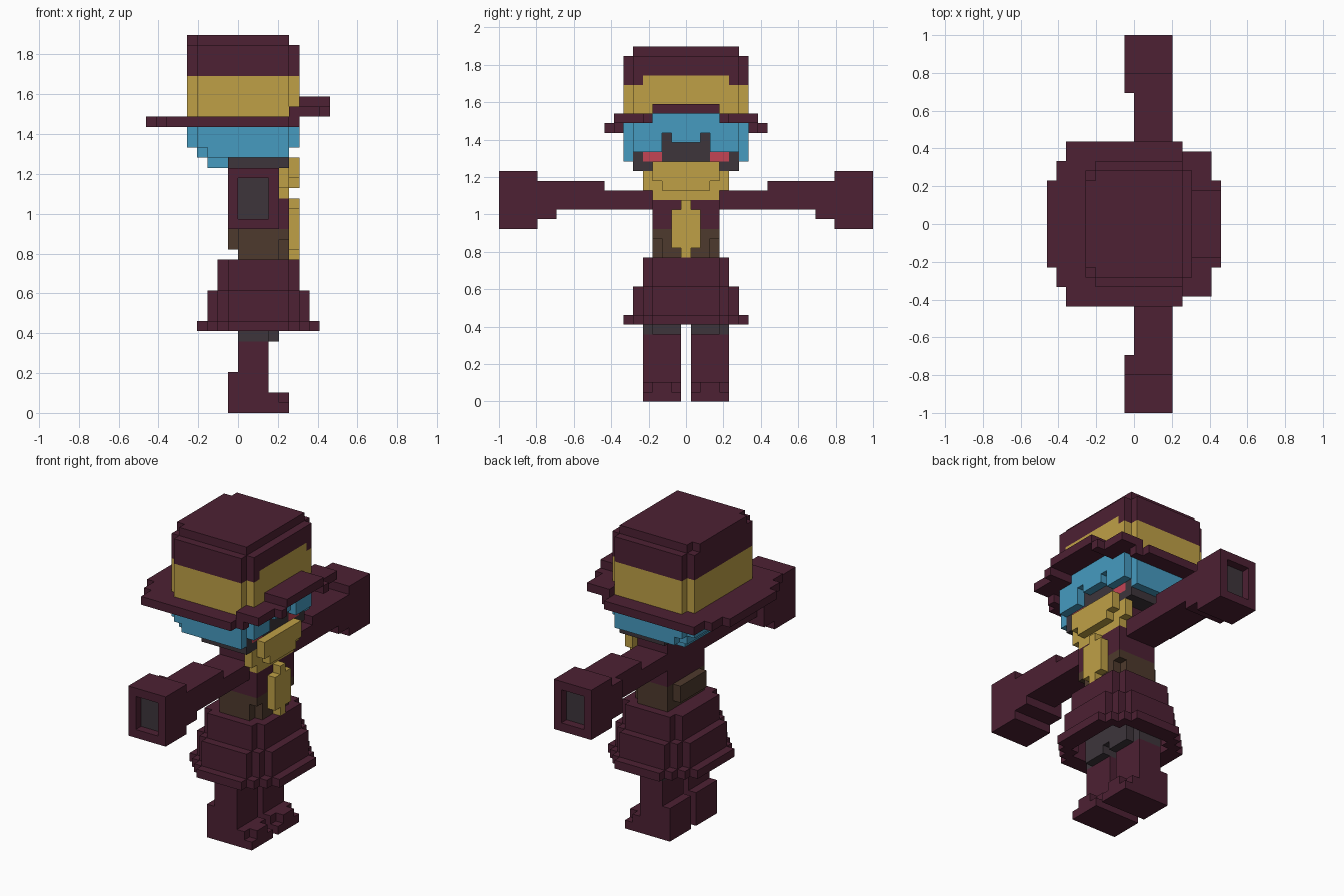
import bpy
import bmesh

cube = bpy.data.objects.get("Cube")
if cube:
    bpy.data.objects.remove(cube, do_unlink=True)

UNIT = 2 / 39          # edge length of one block
taken = set()          # blocks already used by earlier parts


def material(name, *rgb):
    mat = bpy.data.materials.new(name)
    mat.use_nodes = True
    mat.diffuse_color = (*rgb, 1)
    mat.node_tree.nodes["Principled BSDF"].inputs["Base Color"].default_value = (*rgb, 1)
    return mat


def blocks(boxes):
    """Cells of boxes (x0, x1, y0, y1, z0, z1), mirrored across y = 0."""
    cells = set()
    for x0, x1, y0, y1, z0, z1 in boxes:
        for x in range(x0, x1):
            for y in range(y0, y1):
                for z in range(z0, z1):
                    cells.update({(x, y, z), (x, -y, z)})
    return cells


def part(name, mat, boxes, cuts=()):
    """Build one blocky object from boxes, less cuts and earlier parts."""
    cells = blocks(boxes) - blocks(cuts) - taken
    taken.update(cells)
    bm = bmesh.new()
    verts = {}

    def vert(corner):
        if corner not in verts:
            x, y, z = corner
            verts[corner] = bm.verts.new((x * UNIT, (y - 0.5) * UNIT, z * UNIT))
        return verts[corner]

    for cell in cells:
        for axis in range(3):
            u, v = (axis + 1) % 3, (axis + 2) % 3
            for side in (0, 1):
                neighbour = list(cell)
                neighbour[axis] += 2 * side - 1
                if tuple(neighbour) in cells:
                    continue
                ring = []
                for du, dv in ((0, 0), (1, 0), (1, 1), (0, 1)):
                    corner = list(cell)
                    corner[axis] += side
                    corner[u] += du
                    corner[v] += dv
                    ring.append(vert(tuple(corner)))
                bm.faces.new(ring if side else ring[::-1])
    # Merge the flat areas into large clean faces
    bmesh.ops.dissolve_limit(bm, angle_limit=0.01, verts=bm.verts[:], edges=bm.edges[:])
    mesh = bpy.data.meshes.new(name)
    bm.to_mesh(mesh)
    bm.free()
    mesh.materials.append(mat)
    obj = bpy.data.objects.new(name, mesh)
    bpy.context.collection.objects.link(obj)
    return obj


def rounded(bottom, top):
    """Hat-sized slab with notched corners."""
    return [(-5, 6, 0, 6, bottom, top), (-4, 5, 0, 7, bottom, top)]


def flared(grow, bottom, top):
    """Waist-sized slab grown outward with stepped corners."""
    return [(-1 - k, 5 + k, 0, 4 + grow - k, bottom, top) for k in range(grow + 1)]


maroon = material("dark maroon", 0.074, 0.015, 0.033)
gold = material("gold", 0.521, 0.352, 0.062)
blue = material("sky blue", 0.061, 0.328, 0.527)
charcoal = material("charcoal", 0.047, 0.036, 0.044)
pink = material("rose pink", 0.546, 0.058, 0.091)
brown = material("leather brown", 0.076, 0.042, 0.026)

# Hat: brim curls upward in steps over the face
part("hat_brim", maroon,
     [(-9, -8, 0, 5, 28, 29), (-8, -7, 0, 7, 28, 29), (-7, 5, 0, 9, 28, 29),
      (5, 6, 7, 8, 28, 29), (5, 8, 4, 8, 29, 30), (8, 9, 4, 5, 29, 30),
      (6, 9, 0, 4, 30, 31)],
     cuts=rounded(28, 30))
part("hat_band", gold, rounded(29, 33) + [(5, 6, 0, 5, 33, 34)],
     cuts=[(5, 6, 0, 4, 29, 30)])
part("hat_crown", maroon,
     rounded(33, 36) + [(-4, 5, 0, 6, 36, 37), (-5, 5, 0, 5, 36, 37)])

# Head: cheeks, dark face, then hair around them
part("cheeks", pink, [(4, 5, 3, 5, 25, 26)])
part("face", charcoal,
     [(-1, 5, 0, 6, 24, 26), (4, 5, 0, 3, 26, 27), (4, 5, 2, 3, 27, 28)])
part("hair", blue,
     rounded(26, 29)
     + [(5, 6, 0, 4, 29, 30), (-4, -1, 0, 6, 25, 26), (-3, 5, 6, 7, 25, 26),
        (-3, -1, 0, 5, 24, 25)],
     cuts=[(5, 6, 0, 3, 26, 27), (5, 6, 2, 3, 27, 28)])

# Scarf and hanging tie
part("scarf", gold,
     [(5, 6, 0, 4, 23, 25), (5, 6, 0, 3, 22, 23),
      (4, 5, 0, 5, 22, 24), (4, 5, 0, 4, 21, 22)])
part("tie", gold,
     [(5, 6, 0, 1, 20, 21), (5, 6, 0, 2, 16, 20), (5, 6, 0, 1, 15, 16)])

# Jacket, belt and the pouch at the back
part("jacket", maroon, [(0, 4, 0, 4, 18, 24), (4, 5, 0, 4, 18, 21)])
part("belt", brown, [(0, 4, 0, 4, 15, 18), (4, 5, 0, 3, 15, 17), (4, 5, 0, 4, 17, 18)])
part("back_pouch", brown, [(-1, 0, 0, 3, 16, 18)])

# Wide sleeves with dark openings at the cuffs
part("sleeve_openings", charcoal, [(0, 3, 18, 19, 19, 23)])
part("sleeves", maroon,
     [(0, 4, 4, 9, 20, 22), (0, 4, 9, 14, 20, 23),
      (-1, 4, 14, 16, 19, 23), (-1, 4, 16, 20, 18, 24)],
     cuts=[(0, 3, 19, 20, 19, 23)])

# Flared skirt, hollow below, over dark shorts
part("shorts", charcoal,
     [(0, 3, 1, 5, 7, 11), (3, 4, 1, 4, 7, 11), (0, 4, 0, 1, 8, 11)])
part("skirt", maroon,
     flared(1, 12, 15) + flared(2, 9, 12) + flared(3, 8, 9),
     cuts=flared(1, 8, 11))

# Boots with notched toes
part("boots", maroon,
     [(0, 3, 1, 5, 4, 7), (-1, 3, 1, 5, 2, 4), (-1, 4, 1, 5, 0, 2),
      (4, 5, 1, 5, 0, 1), (4, 5, 2, 4, 1, 2)])
